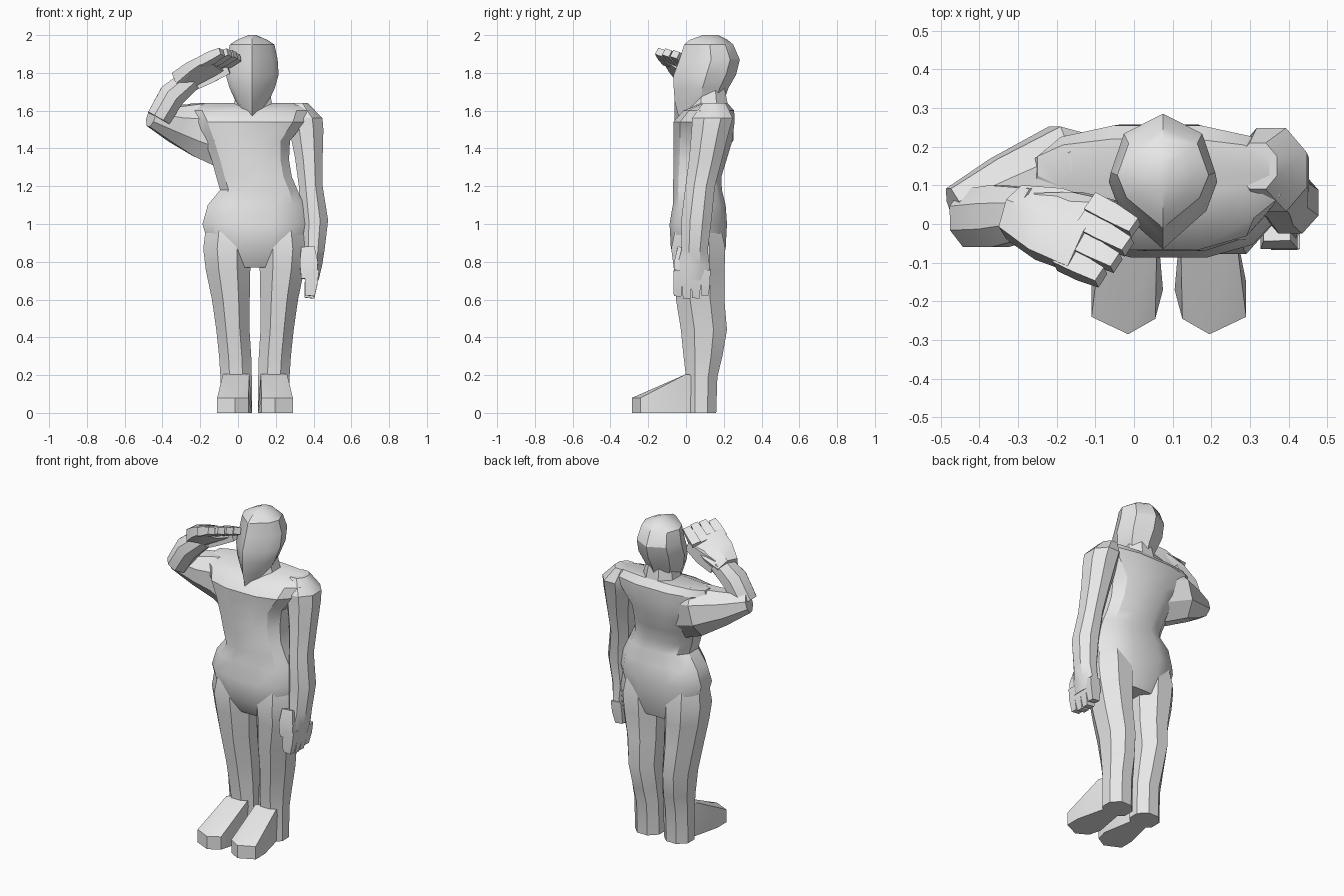
import bpy
import bmesh
from math import cos, sin, pi, radians, copysign
from mathutils import Vector

default_cube = bpy.data.objects.get("Cube")
if default_cube:
    bpy.data.objects.remove(default_cube)

grey = bpy.data.materials.new("plain_grey")
grey.use_nodes = True
colour = (0.8, 0.8, 0.8, 1)
grey.diffuse_color = colour
grey.node_tree.nodes["Principled BSDF"].inputs["Base Color"].default_value = colour

X_AXIS, Y_AXIS, Z_AXIS = Vector((1, 0, 0)), Vector((0, 1, 0)), Vector((0, 0, 1))


def finish(name, bm):
    """Turn a bmesh into a shaded, coloured object."""
    bmesh.ops.recalc_face_normals(bm, faces=bm.faces[:])
    mesh = bpy.data.meshes.new(name)
    bm.to_mesh(mesh)
    bm.free()
    mesh.materials.append(grey)
    mesh.shade_smooth()
    mesh.set_sharp_from_angle(angle=radians(32))
    obj = bpy.data.objects.new(name, mesh)
    bpy.context.collection.objects.link(obj)


def polygon(sides, power=1):
    """Even section that fills the unit square; a lower power is boxier."""
    angles = [2 * pi * (i + 0.5) / sides for i in range(sides)]
    reach = max(cos(a) for a in angles)

    def boxy(value):
        return copysign(abs(value / reach) ** power, value)

    return [(boxy(cos(a)), boxy(sin(a))) for a in angles]


def loft(name, rings, section, side=X_AXIS, axis=None):
    """Skin rings of (x, y, z, half width, half depth) along their path."""
    bm = bmesh.new()
    centres = [Vector(ring[:3]) for ring in rings]
    loops = []
    for i, ring in enumerate(rings):
        ahead = centres[min(i + 1, len(rings) - 1)]
        behind = centres[max(i - 1, 0)]
        along = axis or (ahead - behind).normalized()
        across = (side - along * side.dot(along)).normalized()
        deep = along.cross(across)
        width, depth = ring[3:]
        loops.append([bm.verts.new(centres[i] + across * u * width + deep * v * depth)
                      for u, v in section])
    for low, high in zip(loops, loops[1:]):
        for i in range(len(section)):
            j = (i + 1) % len(section)
            bm.faces.new((low[i], low[j], high[j], high[i]))
    bm.faces.new(loops[0])
    bm.faces.new(loops[-1])
    finish(name, bm)


def hull(name, points):
    """Convex block around a few corner points."""
    bm = bmesh.new()
    corners = [bm.verts.new(p) for p in points]
    result = bmesh.ops.convex_hull(bm, input=corners)
    unused = {v for v in result["geom_interior"] if isinstance(v, bmesh.types.BMVert)}
    bmesh.ops.delete(bm, geom=list(unused), context='VERTS')
    bmesh.ops.dissolve_limit(bm, angle_limit=radians(3), verts=bm.verts[:], edges=bm.edges[:])
    finish(name, bm)


def fingers(name, first, last, first_tip, last_tip, side, width, thick):
    """Four tapered square fingers spread between two outer ones."""
    for i in range(4):
        base = Vector(first).lerp(Vector(last), i / 3)
        tip = Vector(first_tip).lerp(Vector(last_tip), i / 3)
        if i in (1, 2):
            tip += (tip - base) * 0.1
        loft(f"{name}_finger_{i + 1}",
             [(*base, width, thick), (*base.lerp(tip, 0.5), width, thick),
              (*tip, width * 0.8, thick * 0.75)], polygon(4), side)


# Head with a ridge down the face and the back of the skull
skull = [(0, -1), (0.8, -0.4), (1, 0.05), (0.75, 0.68),
         (0, 1), (-0.75, 0.68), (-1, 0.05), (-0.8, -0.4)]
head_rings = [(1.57, 0.06, 0.05, 0.1), (1.65, 0.07, 0.088, 0.13), (1.72, 0.08, 0.12, 0.145),
              (1.79, 0.1, 0.14, 0.165), (1.87, 0.125, 0.135, 0.16),
              (1.95, 0.12, 0.118, 0.13), (1.975, 0.12, 0.08, 0.1), (2, 0.13, 0.02, 0.04)]
loft("head", [(0.075, y, z, w, d) for z, y, w, d in head_rings], skull, axis=Z_AXIS)
loft("neck", [(0.08, 0.11, 1.54, 0.13, 0.12), (0.08, 0.12, 1.64, 0.1, 0.1),
              (0.08, 0.12, 1.74, 0.08, 0.08)], polygon(8), axis=Z_AXIS)

# Torso from crotch to shoulder line, widest across the upper back
loft("torso", [
    (0.09, 0.08, 0.77, 0.15, 0.1),
    (0.09, 0.065, 0.87, 0.24, 0.145),
    (0.09, 0.065, 1, 0.278, 0.152),
    (0.095, 0.07, 1.1, 0.255, 0.14),
    (0.11, 0.06, 1.18, 0.205, 0.13),
    (0.085, 0.06, 1.25, 0.2, 0.127),
    (0.065, 0.075, 1.34, 0.205, 0.14),
    (0.05, 0.09, 1.44, 0.225, 0.155),
    (0.065, 0.095, 1.54, 0.29, 0.162),
    (0.06, 0.12, 1.6, 0.32, 0.135),
    (0.05, 0.15, 1.64, 0.3, 0.07)], polygon(12, 0.8), axis=Z_AXIS)

# Legs and feet, mirrored about the middle of the hips
hip_middle = 0.09
leg_rings = [(0.14, 0.065, 0.98, 0.12, 0.12), (0.148, 0.065, 0.87, 0.126, 0.143),
             (0.143, 0.07, 0.76, 0.118, 0.134),
             (0.128, 0.075, 0.6, 0.1, 0.128), (0.117, 0.095, 0.44, 0.088, 0.122),
             (0.105, 0.09, 0.3, 0.085, 0.103), (0.1, 0.083, 0.19, 0.083, 0.083),
             (0.1, 0.08, 0, 0.083, 0.08)]
sole = [(0.07, 0.14), (0.13, 0.14), (0.2, -0.15), (0.2, -0.24),
        (0.105, -0.285), (0.035, -0.245), (0.015, -0.17)]
for label, s in (("left", 1), ("right", -1)):
    loft(f"{label}_leg", [(hip_middle + s * x, *rest) for x, *rest in leg_rings],
         polygon(8), axis=Z_AXIS)
    corners = [(x, y, 0) for x, y in sole]
    corners += [(x, y, 0.08) for x, y in sole[3:6]]
    corners += [(x, 0, 0.205) for x in (0.03, 0.17)]
    corners += [(x, 0.1, 0.19) for x in (0.07, 0.13)]
    hull(f"{label}_foot", [(hip_middle + s * x, y, z) for x, y, z in corners])

# Left arm hanging at the side
loft("left_arm", [
    (0.32, 0.15, 1.64, 0.05, 0.06),
    (0.355, 0.14, 1.56, 0.092, 0.108),
    (0.362, 0.13, 1.5, 0.09, 0.1),
    (0.375, 0.105, 1.35, 0.073, 0.088),
    (0.385, 0.075, 1.2, 0.063, 0.078),
    (0.405, 0.055, 1.02, 0.072, 0.08),
    (0.398, 0.045, 0.86, 0.06, 0.07),
    (0.395, 0.04, 0.78, 0.05, 0.085),
    (0.39, 0.03, 0.7, 0.036, 0.092)], polygon(8), axis=Z_AXIS)
fingers("left", (0.395, -0.04, 0.76), (0.395, 0.105, 0.76),
        (0.38, -0.045, 0.62), (0.38, 0.1, 0.625), Y_AXIS, 0.0245, 0.034)
loft("left_thumb", [(0.37, -0.01, 0.87, 0.035, 0.035), (0.375, -0.035, 0.79, 0.048, 0.03),
                    (0.375, -0.045, 0.71, 0.04, 0.02)], polygon(4))

# Right arm raised, with the forearm folded back towards the brow
loft("right_upper_arm", [
    (-0.03, 0.1, 1.45, 0.1, 0.17),
    (-0.2, 0.14, 1.5, 0.112, 0.145),
    (-0.33, 0.085, 1.53, 0.09, 0.1),
    (-0.46, 0.035, 1.57, 0.06, 0.055)], polygon(8), Y_AXIS)
loft("right_forearm", [
    (-0.42, 0.015, 1.56, 0.075, 0.065),
    (-0.35, 0.02, 1.68, 0.08, 0.07),
    (-0.25, 0.03, 1.765, 0.062, 0.06)], polygon(8), Y_AXIS)

# Right hand held flat above the eyes
across_palm = Vector((0.09, 0.14, -0.05))
loft("right_palm", [
    (-0.31, 0.03, 1.75, 0.065, 0.06),
    (-0.22, 0, 1.8, 0.095, 0.05),
    (-0.12, -0.035, 1.855, 0.1, 0.032)], polygon(6), across_palm)
fingers("right", (-0.19, -0.088, 1.855), (-0.11, 0.05, 1.835),
        (-0.085, -0.138, 1.91), (0.002, -0.01, 1.885), across_palm, 0.027, 0.026)
loft("right_thumb", [(-0.24, 0.045, 1.75, 0.035, 0.045), (-0.15, 0.05, 1.785, 0.033, 0.04),
                     (-0.05, 0.04, 1.82, 0.02, 0.025)], polygon(4), Y_AXIS)
